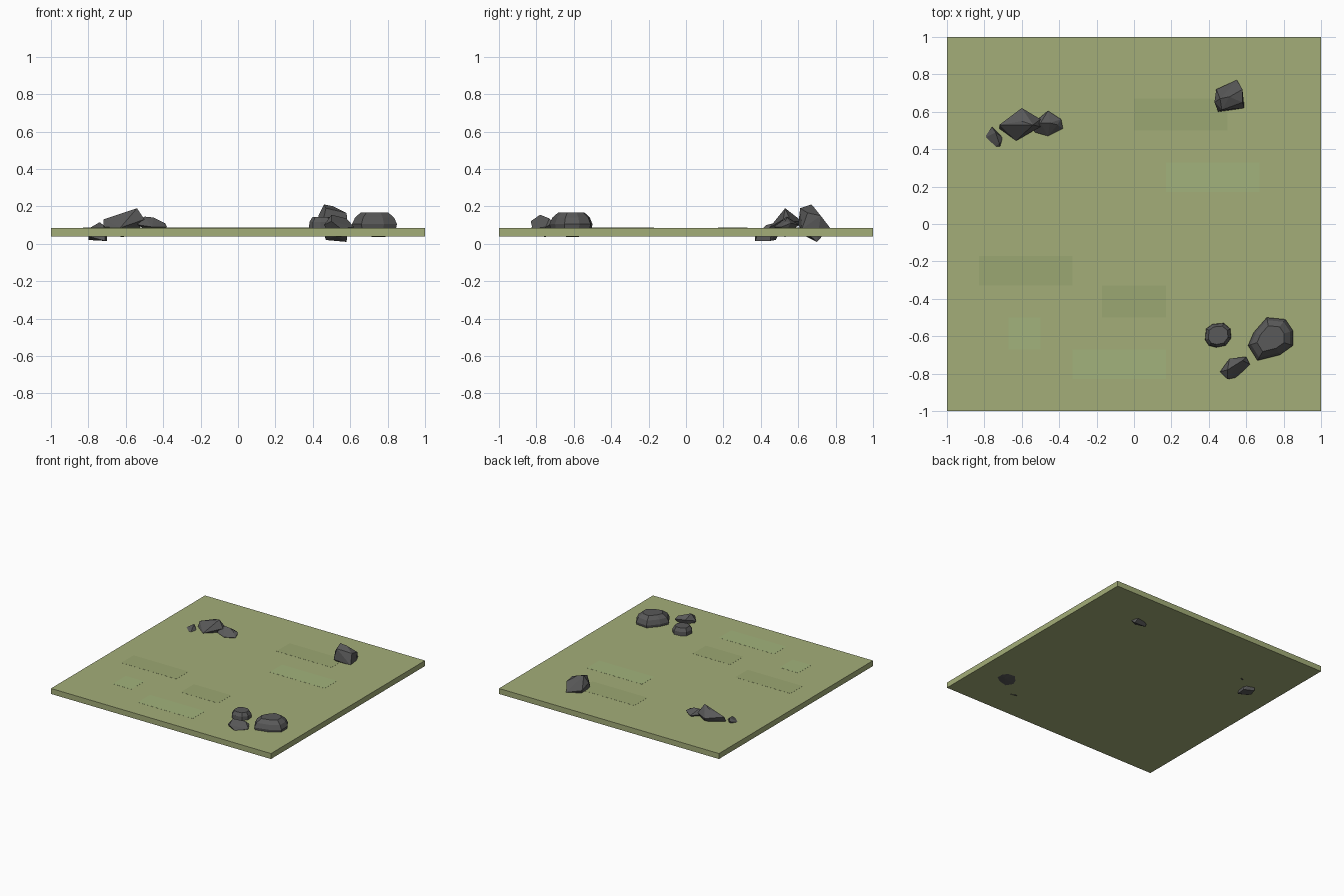
import bpy, bmesh

def mat(name, r, g, b):
    m = bpy.data.materials.new(name)
    m.diffuse_color = (r, g, b, 1)
    return m

grass = mat("grass", 0.37, 0.42, 0.19)
dark_grass = mat("dark_grass", 0.33, 0.39, 0.17)
light_grass = mat("light_grass", 0.36, 0.45, 0.20)
stone = mat("stone", 0.10, 0.10, 0.10)

def finish(name, bm, material):
    me = bpy.data.meshes.new(name)
    bmesh.ops.recalc_face_normals(bm, faces=bm.faces)
    bm.to_mesh(me)
    bm.free()
    me.materials.append(material)
    ob = bpy.data.objects.new(name, me)
    bpy.context.collection.objects.link(ob)
    return ob

def box(name, x0, x1, y0, y1, z0, z1, material):
    bm = bmesh.new()
    bmesh.ops.create_cube(bm, size=1)
    for v in bm.verts:
        v.co = (x1 if v.co.x > 0 else x0, y1 if v.co.y > 0 else y0, z1 if v.co.z > 0 else z0)
    finish(name, bm, material)

def rock(name, points):
    """Faceted stone: the convex hull of a few corner points."""
    bm = bmesh.new()
    for p in points:
        bm.verts.new(p)
    out = bmesh.ops.convex_hull(bm, input=bm.verts)
    loose = {g for g in out["geom_interior"] + out["geom_unused"] if isinstance(g, bmesh.types.BMVert)}
    bmesh.ops.delete(bm, geom=list(loose), context='VERTS')
    finish(name, bm, stone)

def layered(outline, centre, levels):
    """Stack scaled copies of an outline: levels are (scale, z)."""
    cx, cy = centre
    return [(cx + (x - cx) * s, cy + (y - cy) * s, z) for s, z in levels for x, y in outline]

# Ground slab
box("ground_slab", -1, 1, -1, 1, 0.04, 0.085, grass)

# Faint grass patches
for i, (x0, x1, y0, y1) in enumerate([(-0.83, -0.33, -0.33, -0.17), (0.0, 0.5, 0.5, 0.67),
                                      (-0.17, 0.17, -0.5, -0.33)]):
    box(f"dark_patch_{i}", x0, x1, y0, y1, 0.08, 0.0857, dark_grass)
for i, (x0, x1, y0, y1) in enumerate([(0.17, 0.67, 0.17, 0.33), (-0.33, 0.17, -0.83, -0.67),
                                      (-0.67, -0.5, -0.67, -0.5)]):
    box(f"light_patch_{i}", x0, x1, y0, y1, 0.08, 0.0857, light_grass)

# Back left group
rock("long_rock", [
    (-0.72, 0.53, 0.13), (-0.72, 0.51, 0.09), (-0.60, 0.62, 0.12), (-0.50, 0.56, 0.12),
    (-0.50, 0.52, 0.13), (-0.63, 0.445, 0.085), (-0.54, 0.53, 0.19), (-0.60, 0.55, 0.17),
    (-0.67, 0.50, 0.05), (-0.62, 0.53, 0.035), (-0.55, 0.55, 0.05)])
rock("low_rock", [
    (-0.46, 0.605, 0.10), (-0.39, 0.56, 0.11), (-0.38, 0.51, 0.09), (-0.46, 0.47, 0.09),
    (-0.53, 0.49, 0.10), (-0.55, 0.53, 0.11), (-0.50, 0.54, 0.145), (-0.45, 0.54, 0.14),
    (-0.41, 0.53, 0.12), (-0.45, 0.53, 0.05), (-0.40, 0.53, 0.06)])
rock("sunken_rock", [
    (-0.76, 0.52, 0.10), (-0.74, 0.49, 0.115), (-0.80, 0.46, 0.08), (-0.80, 0.42, 0.02),
    (-0.71, 0.385, 0.06), (-0.70, 0.46, 0.08), (-0.72, 0.43, 0.10), (-0.80, 0.37, 0.04),
    (-0.71, 0.37, 0.015), (-0.70, 0.45, 0.015), (-0.78, 0.48, 0.02)])

# Back right standing rock
rock("standing_rock", [
    (0.44, 0.72, 0.11), (0.55, 0.77, 0.085), (0.58, 0.72, 0.15), (0.58, 0.65, 0.165),
    (0.59, 0.62, 0.08), (0.45, 0.60, 0.10), (0.43, 0.65, 0.15), (0.46, 0.67, 0.21),
    (0.47, 0.61, 0.19), (0.51, 0.68, 0.20), (0.47, 0.69, 0.02), (0.58, 0.70, 0.01), (0.52, 0.64, 0.04)])

# Front right group
dome = [(0.61, -0.65), (0.64, -0.58), (0.71, -0.50), (0.81, -0.51),
        (0.85, -0.57), (0.85, -0.65), (0.78, -0.70), (0.66, -0.73)]
rock("dome_rock", layered(dome, (0.73, -0.61), [(0.65, 0.04), (0.94, 0.07), (1.0, 0.105), (0.87, 0.14), (0.6, 0.168)])
     + [(0.77, -0.60, 0.035)])
disc = [(0.38, -0.62), (0.385, -0.56), (0.42, -0.535), (0.48, -0.53),
        (0.515, -0.56), (0.52, -0.61), (0.49, -0.65), (0.44, -0.66), (0.40, -0.65)]
rock("round_rock", layered(disc, (0.45, -0.595), [(0.75, 0.045), (1.0, 0.08), (0.98, 0.115), (0.75, 0.142)]))
rock("sharp_rock", [
    (0.46, -0.79, 0.10), (0.51, -0.72, 0.12), (0.60, -0.71, 0.11), (0.62, -0.75, 0.09),
    (0.55, -0.82, 0.08), (0.50, -0.83, 0.12), (0.50, -0.78, 0.155), (0.58, -0.73, 0.135),
    (0.53, -0.75, 0.035), (0.58, -0.77, 0.04), (0.49, -0.77, 0.05)])
